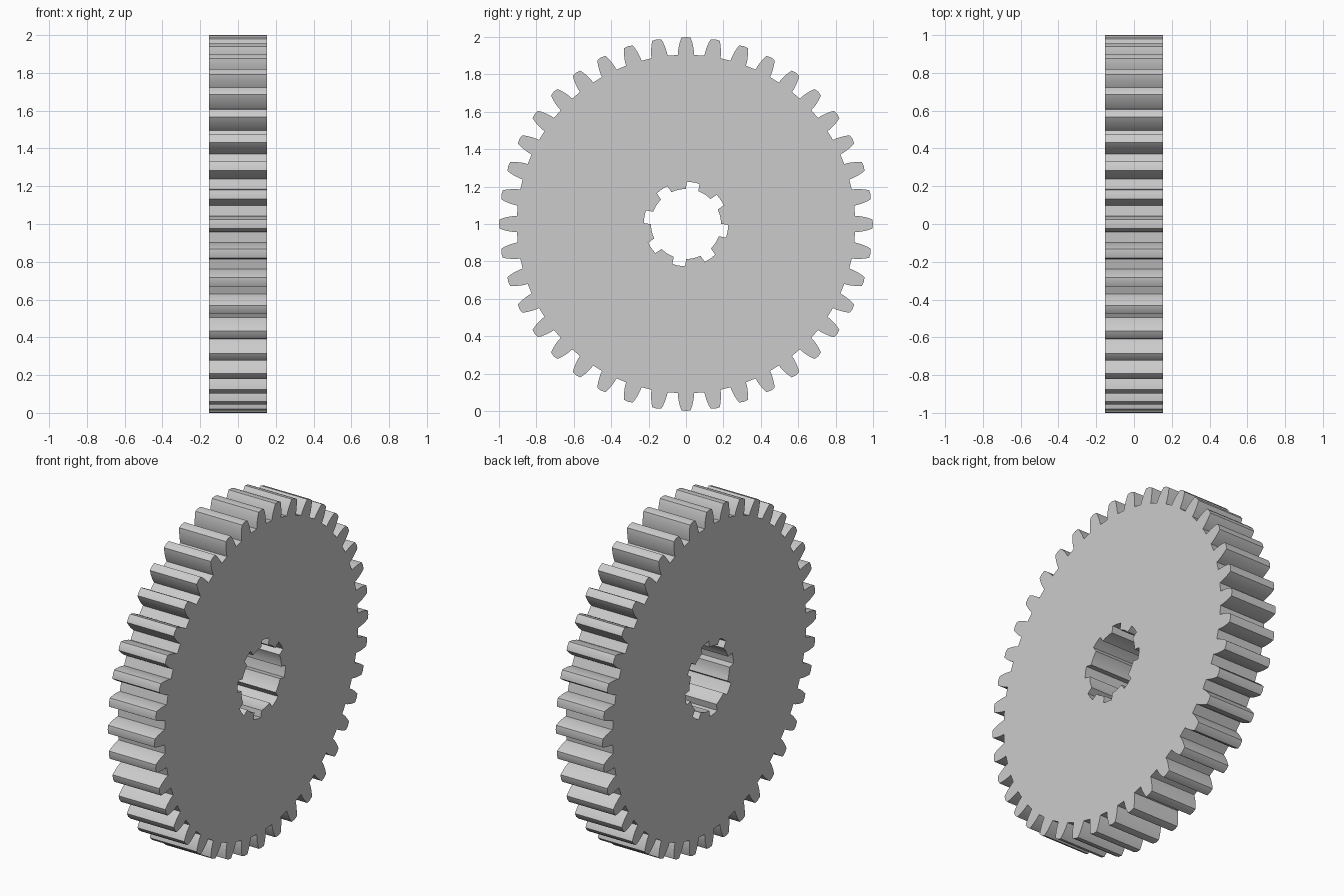
import bpy, bmesh
from math import sin, cos, asin, tau, radians, sqrt

if "Cube" in bpy.data.objects:
    bpy.data.objects.remove(bpy.data.objects["Cube"])

TEETH, NOTCHES = 40, 8
HALF = 0.153          # half thickness along x
ROOT, BORE, NOTCH = 0.905, 0.187, 0.226


def ring(count, offset, profile):
    """Repeat a (radius, angle) profile around the axis, clockwise from up."""
    pts = []
    for i in range(count):
        a0 = offset + tau * i / count
        pts += [(r * sin(a0 + a), r * cos(a0 + a)) for r, a in profile]
    return pts


# Tooth: curved flanks, slightly crowned tip
flank = [(ROOT, 0.0435), (0.925, 0.0425), (0.945, 0.0395), (0.965, 0.035),
         (0.982, 0.030), (0.996, 0.0245)]
half = [(sqrt(r * r), asin(w / r)) for r, w in flank]
tooth = [(r, -a) for r, a in half] + [(1.0, 0.0)] + [(r, a) for r, a in reversed(half)]
outer = ring(TEETH, 0, tooth)

# Bore with parallel-sided spline notches
w = 0.034
b, n = asin(w / BORE), asin(w / NOTCH)
step = tau / NOTCHES
spline = [(BORE, -b), (NOTCH, -n), (NOTCH, 0), (NOTCH, n), (BORE, b)]
spline += [(BORE, b + (step - 2 * b) * k / 4) for k in (1, 2, 3)]
inner = ring(NOTCHES, radians(10), spline)

# Fill the flat profile, then extrude to full thickness
bm = bmesh.new()
edges = []
for loop in (outer, inner):
    vs = [bm.verts.new((-HALF, y, z + 1)) for y, z in loop]
    edges += [bm.edges.new((vs[i - 1], vs[i])) for i in range(len(vs))]
bmesh.ops.triangle_fill(bm, use_beauty=True, edges=edges)
ext = bmesh.ops.extrude_face_region(bm, geom=bm.faces[:], use_keep_orig=True)
bmesh.ops.translate(bm, vec=(2 * HALF, 0, 0),
                    verts=[v for v in ext["geom"] if isinstance(v, bmesh.types.BMVert)])
bmesh.ops.recalc_face_normals(bm, faces=bm.faces[:])

mesh = bpy.data.meshes.new("spur_gear")
bm.to_mesh(mesh)
bm.free()
gear = bpy.data.objects.new("spur_gear", mesh)
bpy.context.collection.objects.link(gear)
bpy.context.view_layer.objects.active = gear
gear.select_set(True)
bpy.ops.object.shade_smooth_by_angle(angle=radians(25))
